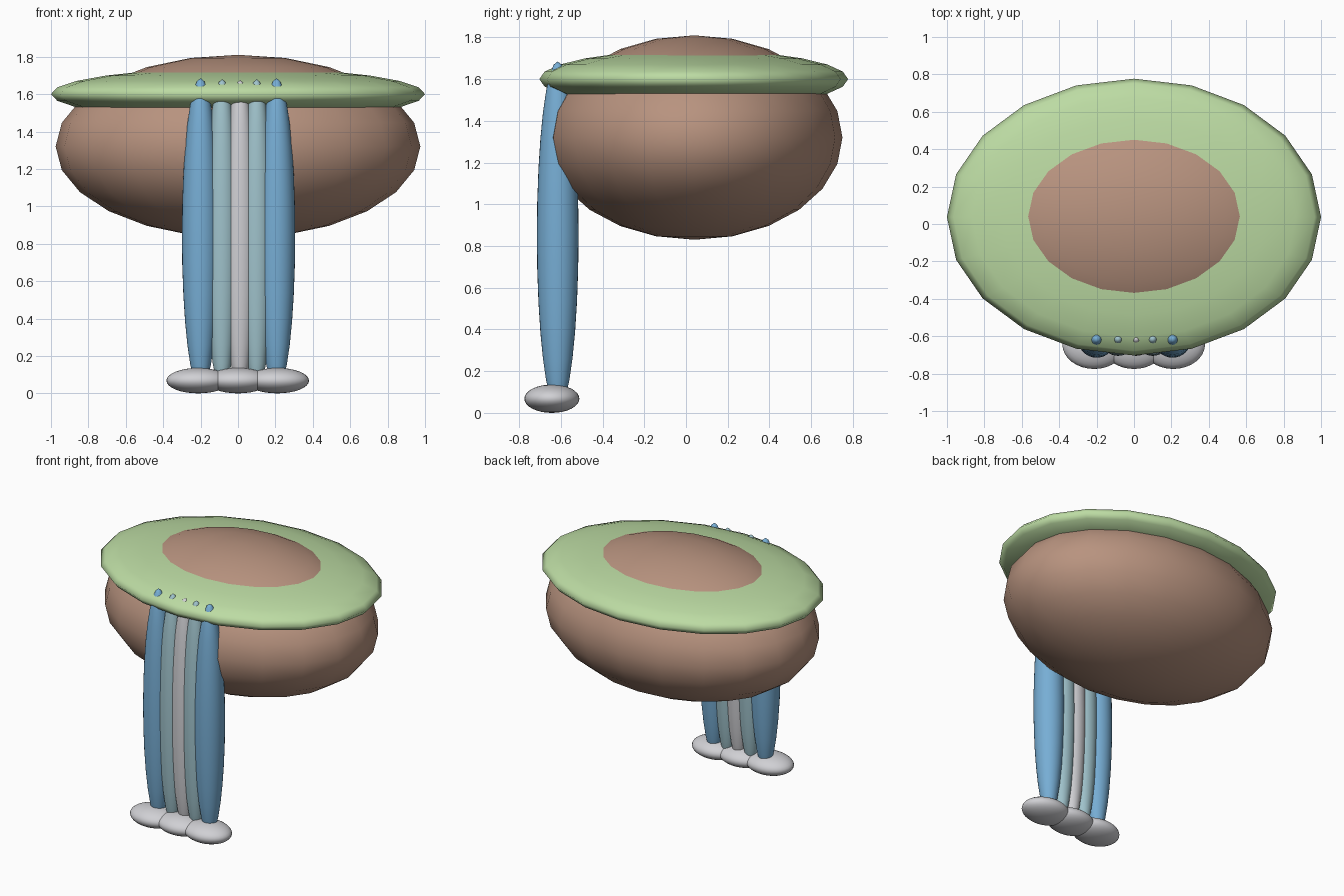
import bpy

if "Cube" in bpy.data.objects:
    bpy.data.objects.remove(bpy.data.objects["Cube"])


def linear(c):
    c /= 255
    return c / 12.92 if c <= 0.04045 else ((c + 0.055) / 1.055) ** 2.4


def material(name, rgb):
    mat = bpy.data.materials.new(name)
    mat.diffuse_color = (*[linear(c) for c in rgb], 1)
    mat.use_nodes = True
    mat.node_tree.nodes["Principled BSDF"].inputs["Base Color"].default_value = mat.diffuse_color
    return mat


def ellipsoid(name, centre, radii, mat, segments=32, rings=16):
    bpy.ops.mesh.primitive_uv_sphere_add(segments=segments, ring_count=rings,
                                         radius=1, location=centre)
    ob = bpy.context.object
    ob.name = name
    ob.scale = radii
    bpy.ops.object.transform_apply(location=False, rotation=False, scale=True)
    bpy.ops.object.shade_smooth()
    ob.data.materials.append(mat)
    return ob


brown = material("warm brown", (184, 147, 127))
green = material("soft green", (188, 219, 163))
blue = material("sky blue", (119, 174, 213))
teal = material("pale teal", (160, 195, 204))
white = material("light grey", (208, 208, 212))

# Big rounded body and the flattened brim that cuts through it
ellipsoid("body", (0, 0.04, 1.32), (0.975, 0.71, 0.49), brown, 20, 12)
ellipsoid("brim", (0, 0.037, 1.6), (1.0, 0.74, 0.14), green, 20, 12)

# Row of long strands whose tips poke through the brim
strands = [
    ("outer_strand_left", -0.2, 0.1, 0.835, blue),
    ("inner_strand_left", -0.085, 0.09, 0.83, teal),
    ("middle_strand", 0.011, 0.09, 0.825, white),
    ("inner_strand_right", 0.1, 0.09, 0.83, teal),
    ("outer_strand_right", 0.206, 0.1, 0.835, blue),
]
for name, x, radius, half_height, mat in strands:
    ellipsoid(name, (x, -0.615, 0.85), (radius, radius, half_height), mat)

# Three overlapping feet
for name, x in (("foot_left", -0.213), ("foot_middle", 0), ("foot_right", 0.21)):
    ellipsoid(name, (x, -0.643, 0.068), (0.17, 0.132, 0.068), white)
